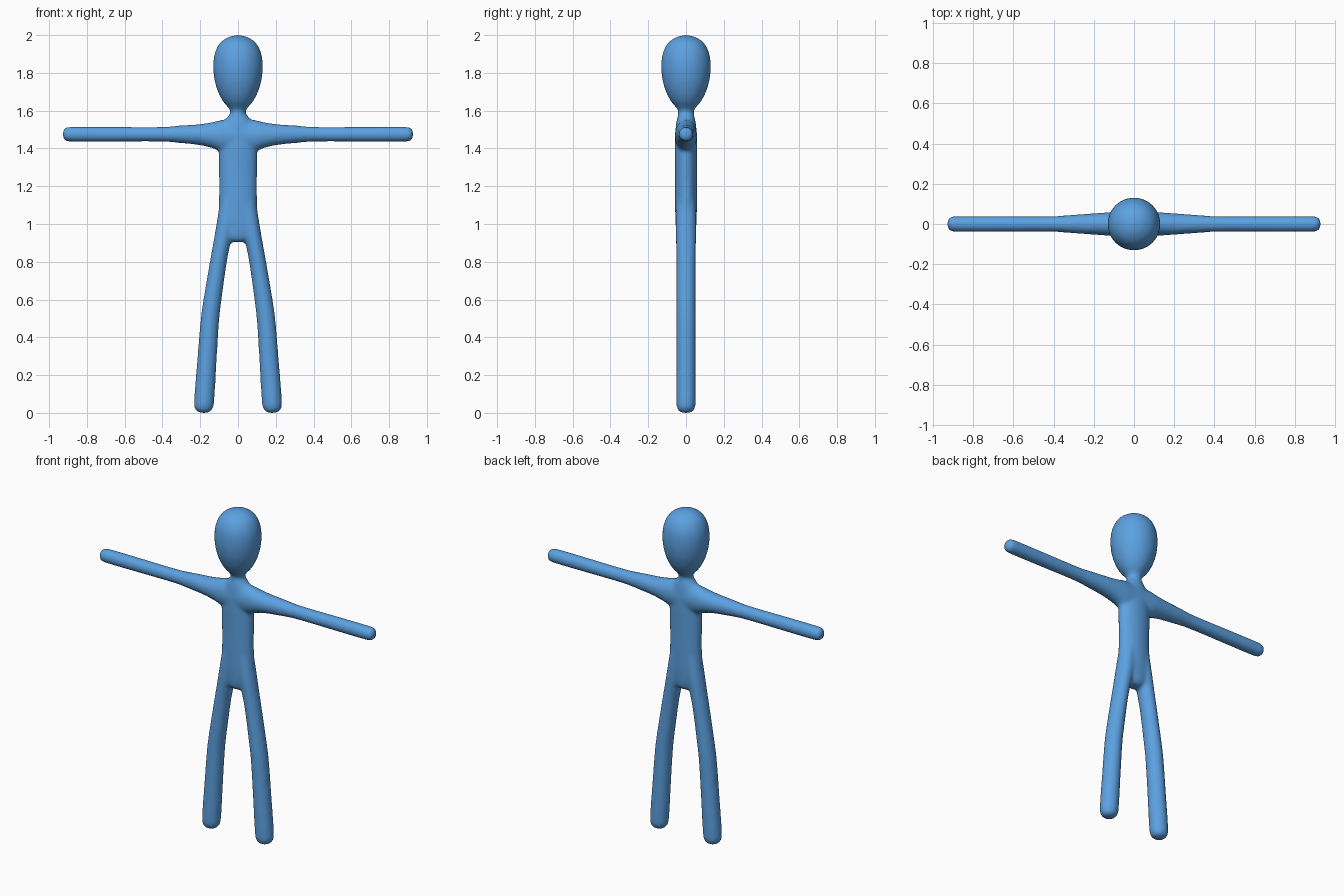
import bpy, bmesh, math
from mathutils import Vector

if "Cube" in bpy.data.objects:
    bpy.data.objects.remove(bpy.data.objects["Cube"])


def smooth_rows(rows, steps=5):
    """Catmull-Rom interpolation through the section rows."""
    pts = [rows[0]] + rows + [rows[-1]]
    out = []
    for i in range(1, len(pts) - 2):
        p0, p1, p2, p3 = (Vector(pts[k]) for k in (i - 1, i, i + 1, i + 2))
        span = max((p2 - p1).length, 1e-6)
        # limit tangents by segment length so uneven spacing does not overshoot
        m1 = (p2 - p0) * (span / max((p2 - p1).length + (p1 - p0).length, 1e-6))
        m2 = (p3 - p1) * (span / max((p3 - p2).length + (p2 - p1).length, 1e-6))
        for s in range(steps):
            t = s / steps
            out.append(p1 * (2*t**3 - 3*t**2 + 1) + m1 * (t**3 - 2*t**2 + t)
                       + p2 * (3*t**2 - 2*t**3) + m2 * (t**3 - t**2))
    out.append(Vector(rows[-1]))
    return out


def loft(bm, rows, place, n=32):
    """Closed tube through elliptical sections (along, offset, r1, r2)."""
    rings = []
    for along, off, r1, r2 in smooth_rows(rows):
        r1, r2 = max(r1, 0.002), max(r2, 0.002)
        ring = []
        for k in range(n):
            a = 2 * math.pi * k / n
            ring.append(bm.verts.new(place(along, off + r1 * math.cos(a), r2 * math.sin(a))))
        rings.append(ring)
    for a, b in zip(rings, rings[1:]):
        for k in range(n):
            j = (k + 1) % n
            bm.faces.new((a[k], a[j], b[j], b[k]))
    bm.faces.new(rings[0])
    bm.faces.new(rings[-1])


bm = bmesh.new()

# torso, neck and head: (z, x offset, half width, half depth)
body = [(0.905, 0, 0.04, 0.03), (0.93, 0, 0.085, 0.048), (1.0, 0, 0.108, 0.055),
        (1.1, 0, 0.101, 0.058), (1.25, 0, 0.10, 0.058), (1.42, 0, 0.102, 0.059),
        (1.50, 0, 0.10, 0.056), (1.545, 0, 0.075, 0.05), (1.585, 0, 0.042, 0.042),
        (1.605, 0, 0.044, 0.044), (1.65, 0, 0.08, 0.08), (1.70, 0, 0.106, 0.106),
        (1.76, 0, 0.124, 0.124), (1.83, 0, 0.131, 0.131), (1.90, 0, 0.124, 0.124),
        (1.955, 0, 0.098, 0.098), (1.985, 0, 0.06, 0.06), (1.997, 0, 0.025, 0.025),
        (2.0, 0, 0, 0)]
loft(bm, body, lambda z, x, y: (x, y, z))

# arms: (x, z centre, half height, half depth)
arm = [(0.0, 1.468, 0.085, 0.058), (0.09, 1.467, 0.083, 0.059), (0.13, 1.470, 0.07, 0.058),
       (0.20, 1.473, 0.056, 0.053), (0.30, 1.475, 0.047, 0.046), (0.40, 1.475, 0.039, 0.039),
       (0.65, 1.475, 0.039, 0.039), (0.89, 1.475, 0.039, 0.039), (0.912, 1.475, 0.035, 0.035),
       (0.924, 1.475, 0.022, 0.022), (0.928, 1.475, 0, 0)]

# legs: (z, x centre, half width, half depth)
leg = [(1.12, 0.05, 0.045, 0.05), (1.0, 0.065, 0.049, 0.055), (0.9, 0.085, 0.046, 0.053),
       (0.8, 0.104, 0.045, 0.051), (0.6, 0.135, 0.048, 0.051), (0.5, 0.148, 0.049, 0.051),
       (0.3, 0.163, 0.051, 0.051), (0.05, 0.180, 0.053, 0.051), (0.02, 0.181, 0.046, 0.045),
       (0.003, 0.181, 0.028, 0.028), (0.0, 0.181, 0, 0)]

for s in (-1, 1):
    loft(bm, arm, lambda x, z, y: (s * x, y, z))
    loft(bm, leg, lambda z, x, y: (s * x, y, z))

bmesh.ops.recalc_face_normals(bm, faces=bm.faces[:])
for f in bm.faces:
    f.smooth = True
mesh = bpy.data.meshes.new("figure")
bm.to_mesh(mesh)
bm.free()
figure = bpy.data.objects.new("figure", mesh)
bpy.context.collection.objects.link(figure)

# fuse the limbs into one skin and soften the joints
fuse = figure.modifiers.new("fuse", 'REMESH')
fuse.mode = 'VOXEL'
fuse.voxel_size = 0.01
fuse.use_smooth_shade = True
soften = figure.modifiers.new("soften", 'SMOOTH')
soften.factor = 0.5
soften.iterations = 6

blue = bpy.data.materials.new("blue")
blue.diffuse_color = (0.107, 0.356, 0.75, 1)
blue.use_nodes = True
blue.node_tree.nodes["Principled BSDF"].inputs["Base Color"].default_value = blue.diffuse_color
mesh.materials.append(blue)
